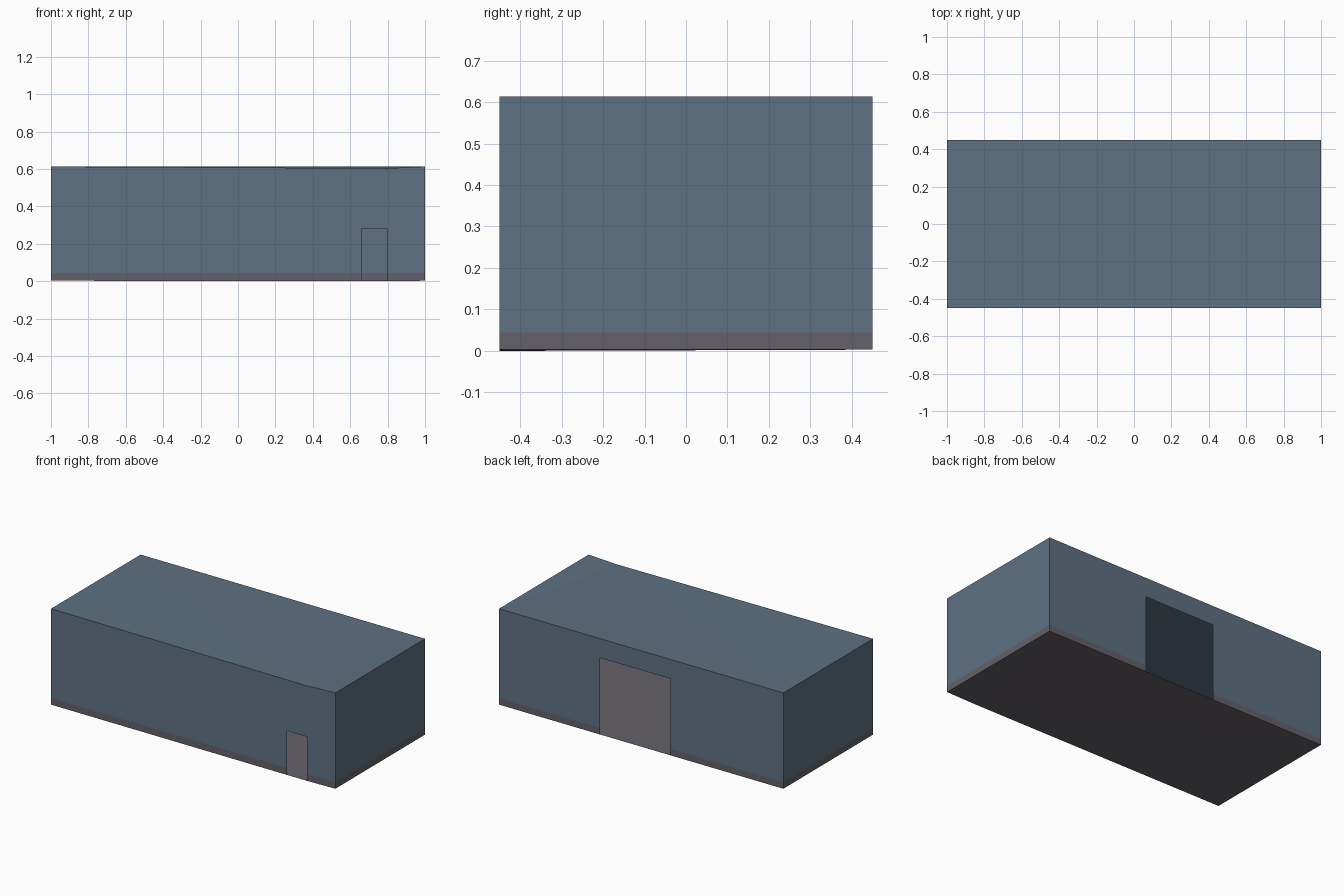
import bpy

if "Cube" in bpy.data.objects:
    bpy.data.objects.remove(bpy.data.objects["Cube"])

HX, HY = 1.0, 0.45             # half length, half depth
BASE, PLINTH, TOP = 0.003, 0.044, 0.613


def material(name, rgb):
    """Flat colour given as sRGB bytes, stored as linear."""
    m = bpy.data.materials.new(name)
    lin = [((c / 255 + 0.055) / 1.055) ** 2.4 for c in rgb]
    m.diffuse_color = (*lin, 1.0)
    m.use_nodes = True
    m.node_tree.nodes["Principled BSDF"].inputs["Base Color"].default_value = m.diffuse_color
    return m


BLUE = material("blue_grey_cladding", (94, 113, 130))
GREY = material("concrete_grey", (100, 97, 104))


def make(name, verts, faces, mats):
    me = bpy.data.meshes.new(name)
    me.from_pydata(verts, [], faces)
    for m in mats:
        me.materials.append(m)
    ob = bpy.data.objects.new(name, me)
    bpy.context.collection.objects.link(ob)
    return ob


def wall(name, start, end, opening=None, bend=None):
    """Thin wall panel from start to end (counter-clockwise seen from above).
    opening = (from, to, height), measured along the wall.
    bend(t, z) adjusts the height of the edge points."""
    dx, dy = end[0] - start[0], end[1] - start[1]
    length = (dx * dx + dy * dy) ** 0.5
    cols, rows = [0, length], [BASE, PLINTH, TOP]
    if opening:
        cols = [0, opening[0], opening[1], length]
        rows = [BASE, PLINTH, opening[2], TOP]
    n = len(cols)
    verts = [(start[0] + dx * t / length, start[1] + dy * t / length,
              bend(t, z) if bend else z) for z in rows for t in cols]
    faces = []
    for r in range(len(rows) - 1):
        for c in range(n - 1):
            if opening and c == 1 and rows[r + 1] <= opening[2]:
                continue                       # leave the doorway open
            a = r * n + c
            faces.append((a, a + 1, a + n + 1, a + n))
    ob = make(name, verts, faces, [BLUE, GREY])
    # Plinth band: everything below the plinth height is grey
    for p in ob.data.polygons:
        p.material_index = 1 if p.center.z < PLINTH else 0
    return ob


DOOR = (1.66, 1.80, 0.28)      # small door in the front, near the right end
GATE = (0.71, 1.205, 0.49)     # large gate in the back
DIP = 0.009                    # slight sag of the front eave


def front_bend(t, z):
    if z == TOP:
        return TOP - DIP * (t / DOOR[1] if t <= DOOR[1] else (2 - t) / (2 - DOOR[1]))
    if z == BASE and t in DOOR[:2]:
        return 0.0             # threshold reaches the ground
    return z


# Walls
wall("front_wall", (-HX, -HY), (HX, -HY), DOOR, front_bend)
wall("right_wall", (HX, -HY), (HX, HY))
wall("back_wall", (HX, HY), (-HX, HY), GATE)
wall("left_wall", (-HX, HY), (-HX, -HY))

# Roof sheet, following the sagging front eave
xs = DOOR[1] - 1
make("roof", [(-HX, -HY, TOP), (xs, -HY, TOP - DIP), (HX, -HY, TOP),
              (HX, HY, TOP), (-HX, HY, TOP)],
     [(0, 1, 4), (1, 3, 4), (1, 2, 3)], [BLUE])

# Floor slab, dipping to the door threshold
xd = DOOR[0] - 1
make("floor", [(-HX, -HY, BASE), (xd, -HY, 0), (xs, -HY, 0), (HX, -HY, BASE),
               (HX, HY, BASE), (-HX, HY, BASE)],
     [(0, 5, 1), (1, 5, 4), (1, 4, 2), (2, 4, 3)], [GREY])
